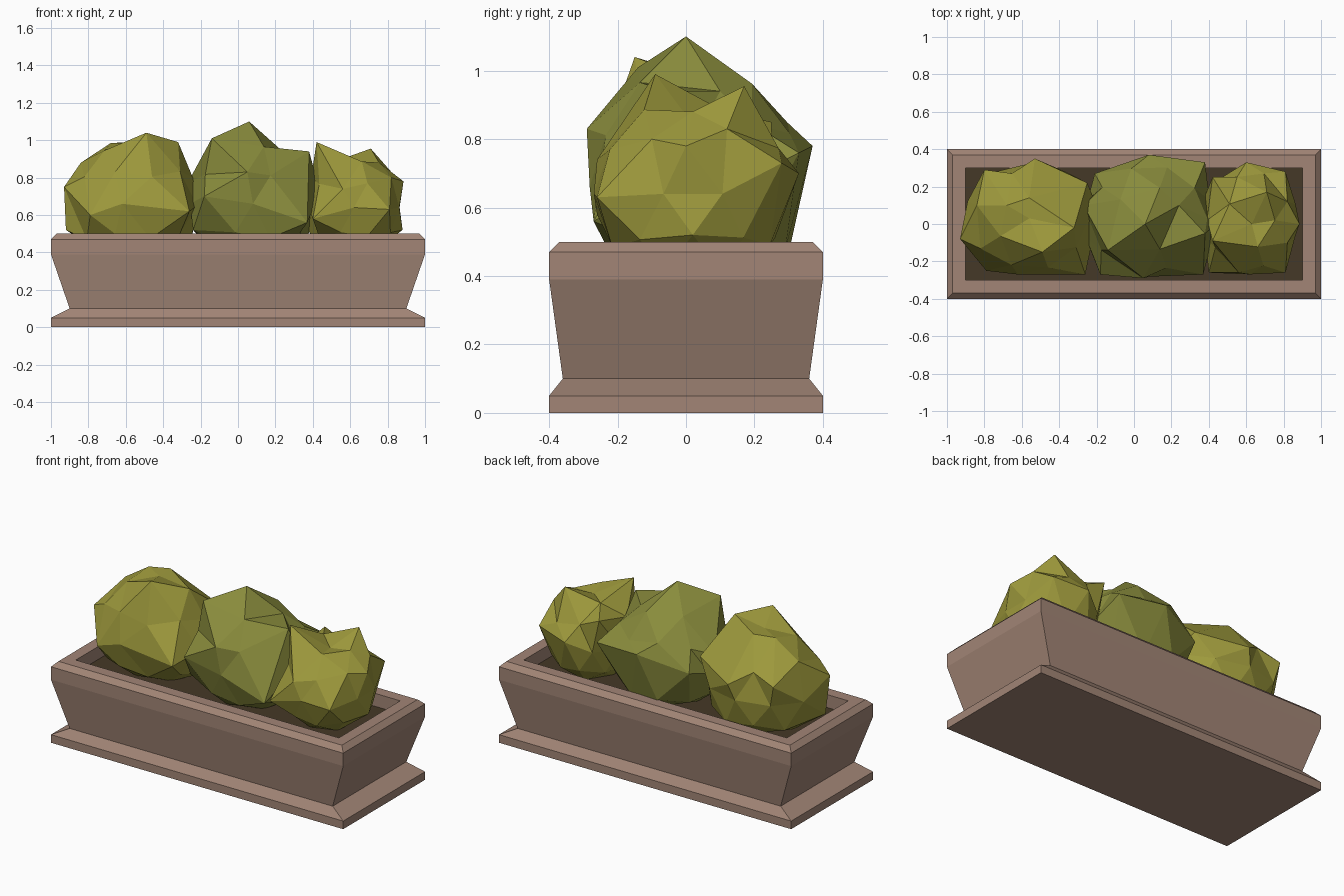
import bpy, bmesh, random
from mathutils import Vector

if "Cube" in bpy.data.objects:
    bpy.data.objects.remove(bpy.data.objects["Cube"])

random.seed(4)


def material(name, rgb):
    m = bpy.data.materials.new(name)
    m.diffuse_color = (*rgb, 1)
    m.use_nodes = True
    m.node_tree.nodes["Principled BSDF"].inputs["Base Color"].default_value = m.diffuse_color
    return m


def finish(bm, name, mat):
    bmesh.ops.recalc_face_normals(bm, faces=bm.faces)
    me = bpy.data.meshes.new(name)
    bm.to_mesh(me)
    bm.free()
    me.materials.append(mat)
    ob = bpy.data.objects.new(name, me)
    bpy.context.collection.objects.link(ob)
    return ob


clay = material("clay", (0.36, 0.235, 0.18))
earth = material("earth", (0.06, 0.04, 0.02))
olive = material("olive_leaf", (0.34, 0.32, 0.045))
green = material("green_leaf", (0.25, 0.26, 0.045))

# Planter box: stacked rectangular rings (half width, half depth, height)
profile = [(1, .4, 0), (1, .4, .05), (.9, .36, .1), (1, .4, .39), (1, .4, .47),
           (.97, .37, .5), (.9, .3, .5), (.9, .3, .42)]
bm = bmesh.new()
rings = [[bm.verts.new((sx * x, sy * y, z)) for sx, sy in ((-1, -1), (1, -1), (1, 1), (-1, 1))]
         for x, y, z in profile]
for a, b in zip(rings, rings[1:]):
    for i in range(4):
        j = (i + 1) % 4
        bm.faces.new((a[i], a[j], b[j], b[i]))
bm.faces.new(rings[0])
bm.faces.new(rings[-1])
box = finish(bm, "planter_box", clay)

# Soil is the floor inside the rim
box.data.materials.append(earth)
for p in box.data.polygons:
    if p.normal.z > .9 and abs(p.center.z - .42) < .001:
        p.material_index = 1


# Shrub: low-poly ball whose nearest corners are pulled out to a few knobs
def shrub(name, centre, radii, knobs, mat):
    bm = bmesh.new()
    bmesh.ops.create_icosphere(bm, subdivisions=2, radius=1)
    c = Vector(centre)
    for v in bm.verts:
        k = random.uniform(.94, 1.0)
        v.co = c + Vector([v.co[i] * radii[i] * k for i in range(3)])
    free = list(bm.verts)
    for knob in knobs:
        p = Vector(knob)
        v = min(free, key=lambda q: (q.co - p).length)
        v.co = p
        free.remove(v)
    for v in bm.verts:
        v.co.z = max(v.co.z, .41)
    finish(bm, name, mat)


shrub("shrub_left", (-.56, .03, .65), (.365, .31, .35), [
    (-.49, -.15, 1.04), (-.68, .1, .985), (-.56, .14, .99), (-.32, -.02, .99),
    (-.93, -.08, .75), (-.84, .1, .88), (-.8, .29, .78), (-.53, .35, .75),
    (-.25, .22, .8), (-.2, .1, .7), (-.26, -.27, .62), (-.62, -.27, .66),
    (-.79, -.25, .6), (-.92, -.05, .52)], olive)

shrub("shrub_middle", (.08, .03, .66), (.36, .33, .36), [
    (.06, 0, 1.1), (-.14, -.14, 1.01), (.24, .1, .94), (.38, -.05, .94),
    (-.27, .1, .77), (-.21, .27, .7), (.08, .37, .78), (.38, .33, .76),
    (.44, 0, .72), (.37, -.27, .56), (.05, -.29, .83), (-.18, -.27, .7),
    (-.24, -.12, .52)], green)

shrub("shrub_right", (.62, .02, .64), (.27, .295, .3), [
    (.42, -.09, .99), (.71, .17, .955), (.63, 0, .87),
    (.82, -.1, .8), (.885, 0, .78), (.88, .02, .52), (.81, .28, .73),
    (.6, .33, .7), (.42, .25, .85), (.81, -.26, .63), (.56, -.26, .74),
    (.4, -.26, .58), (.82, .12, .83)], olive)
